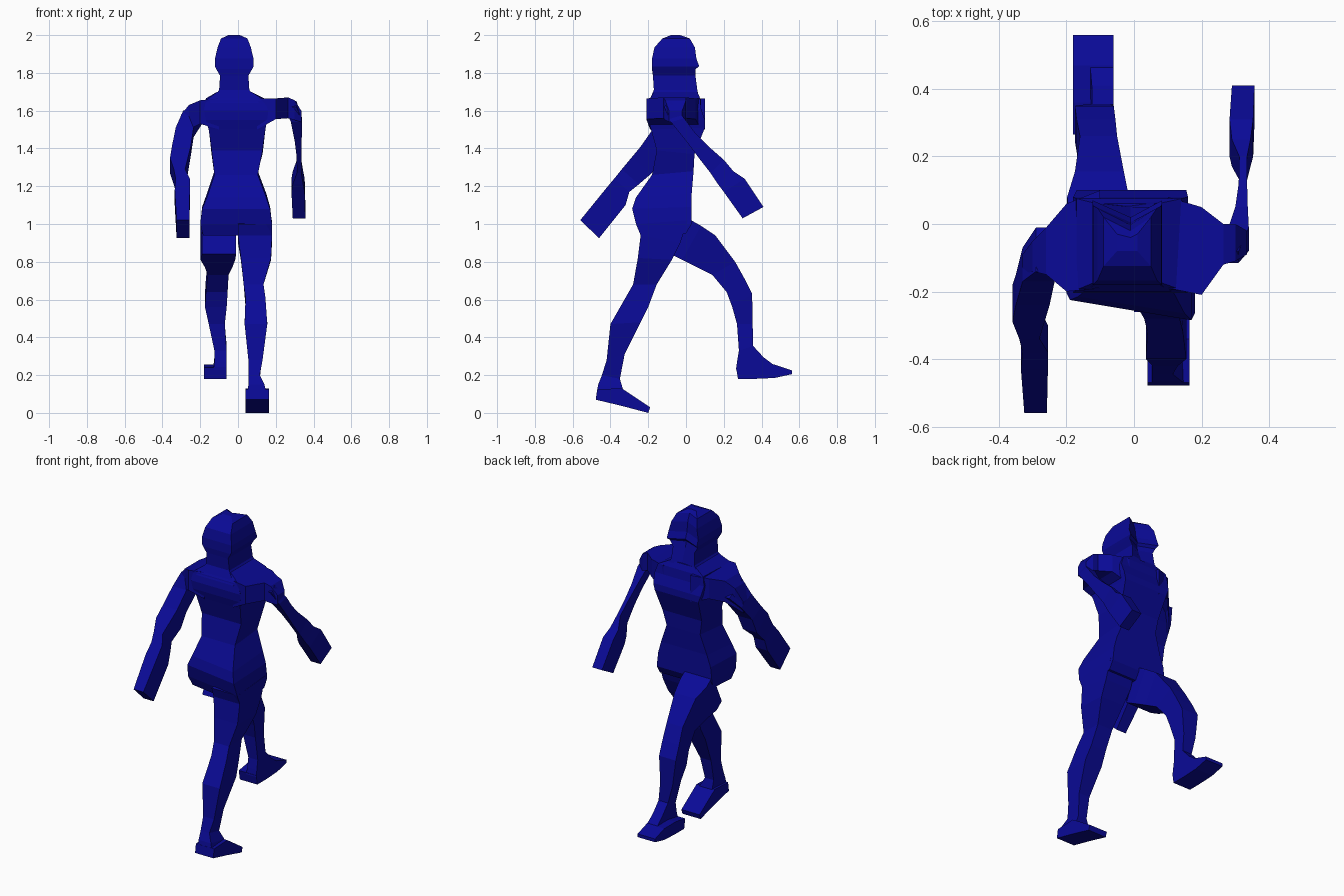
import bpy, bmesh

blue = bpy.data.materials.new("blue")
blue.diffuse_color = (0.003, 0.003, 0.31, 1)


def skin(name, rings):
    """Join a run of equal-sized point rings into a closed flat-faced solid."""
    bm = bmesh.new()
    loops = [[bm.verts.new(p) for p in ring] for ring in rings]
    n = len(rings[0])
    for a, b in zip(loops, loops[1:]):
        for i in range(n):
            j = (i + 1) % n
            bm.faces.new((a[i], a[j], b[j], b[i]))
    bm.faces.new(loops[0][::-1])
    bm.faces.new(loops[-1])
    bmesh.ops.recalc_face_normals(bm, faces=bm.faces)
    mesh = bpy.data.meshes.new(name)
    bm.to_mesh(mesh)
    bm.free()
    mesh.materials.append(blue)
    obj = bpy.data.objects.new(name, mesh)
    bpy.context.collection.objects.link(obj)


def loft(name, stations):
    """Four-sided sections: x left, x right, y front, z front, y back, z back, optional left-back skew."""
    rings = []
    for s in stations:
        x0, x1, yf, zf, yb, zb = s[:6]
        skew = s[6] if len(s) > 6 else 0
        rings.append([(x0, yf, zf), (x1, yf, zf), (x1, yb, zb), (x0, yb + skew, zb)])
    skin(name, rings)


def side_loft(name, stations):
    """Upright sections run sideways: x, y min, y max, z min, z max."""
    skin(name, [[(x, a, lo), (x, b, lo), (x, b, hi), (x, a, hi)]
                for x, a, b, lo, hi in stations])


# Head and neck, creased on the walking side: x left, x right, y front, y back, z, crease depth
skin("head", [[(x0, yf, z), ((x0 + x1) / 2 + 0.01, yf - d, z), (x1, yf, z), (x1, yb, z), (x0, yb, z)]
              for x0, x1, yf, yb, z, d in [
    (-0.15, 0.11, 0.075, -0.20, 1.64, 0),
    (-0.10, 0.06, 0.06, -0.17, 1.71, 0.01),
    (-0.095, 0.055, 0.05, -0.175, 1.785, 0.03),
    (-0.115, 0.075, 0.05, -0.18, 1.82, 0.04),
    (-0.123, 0.083, 0.07, -0.18, 1.835, 0.05),
    (-0.122, 0.082, 0.055, -0.18, 1.875, 0.05),
    (-0.108, 0.068, 0.047, -0.167, 1.935, 0.05),
    (-0.09, 0.05, 0.02, -0.125, 1.982, 0.04),
    (-0.05, 0.01, -0.03, -0.08, 2.0, 0.01)]])

# Chest, waist and hips
loft("torso", [
    (-0.185, 0.18, 0.00, 0.95, -0.24, 0.94, 0.06),
    (-0.20, 0.18, 0.03, 1.00, -0.265, 1.00, 0.06),
    (-0.19, 0.17, 0.03, 1.09, -0.285, 1.08, 0.06),
    (-0.165, 0.15, 0.03, 1.16, -0.265, 1.14, 0.05),
    (-0.125, 0.105, 0.04, 1.28, -0.18, 1.26),
    (-0.14, 0.13, 0.045, 1.37, -0.155, 1.39),
    (-0.155, 0.145, 0.10, 1.51, -0.185, 1.50),
    (-0.17, 0.155, 0.10, 1.55, -0.20, 1.55),
    (-0.18, 0.16, 0.08, 1.61, -0.205, 1.60),
    (-0.17, 0.14, 0.075, 1.665, -0.195, 1.655),
    (-0.11, 0.07, 0.06, 1.70, -0.17, 1.70),
])

# Shoulders
side_loft("leading_shoulder", [
    (0.10, -0.19, 0.08, 1.50, 1.665),
    (0.20, -0.21, 0.05, 1.555, 1.665),
    (0.265, -0.12, 0.00, 1.56, 1.67),
    (0.30, -0.11, 0.00, 1.55, 1.655),
    (0.335, -0.09, -0.02, 1.54, 1.60),
])
side_loft("rear_shoulder", [
    (-0.10, -0.19, 0.10, 1.50, 1.665),
    (-0.20, -0.20, 0.06, 1.53, 1.655),
    (-0.26, -0.15, -0.01, 1.50, 1.63),
    (-0.30, -0.14, -0.05, 1.46, 1.58),
    (-0.33, -0.15, -0.09, 1.42, 1.49),
])

# Leg stretched backward
loft("rear_leg", [
    (0.0, 0.18, 0.01, 1.02, -0.26, 1.00),
    (0.0, 0.18, -0.03, 0.90, -0.24, 0.94),
    (0.015, 0.175, -0.075, 0.81, -0.255, 0.82),
    (0.03, 0.135, -0.155, 0.68, -0.28, 0.68),
    (0.04, 0.145, -0.20, 0.56, -0.32, 0.61),
    (0.035, 0.155, -0.24, 0.48, -0.40, 0.47),
    (0.055, 0.13, -0.325, 0.31, -0.42, 0.28),
    (0.055, 0.115, -0.35, 0.18, -0.445, 0.20),
    (0.055, 0.14, -0.335, 0.13, -0.465, 0.15),
    (0.05, 0.155, -0.33, 0.08, -0.475, 0.09),
])

# Leg stepping forward
loft("leading_leg", [
    (-0.19, -0.01, 0.01, 1.03, -0.08, 0.84),
    (-0.198, -0.015, 0.08, 0.99, -0.02, 0.81),
    (-0.175, -0.03, 0.155, 0.94, 0.06, 0.77),
    (-0.16, -0.05, 0.26, 0.80, 0.14, 0.73),
    (-0.17, -0.055, 0.31, 0.71, 0.215, 0.64),
    (-0.175, -0.06, 0.35, 0.63, 0.245, 0.56),
    (-0.155, -0.07, 0.353, 0.47, 0.27, 0.47),
    (-0.125, -0.06, 0.355, 0.355, 0.28, 0.33),
    (-0.125, -0.06, 0.41, 0.295, 0.27, 0.27),
    (-0.13, -0.06, 0.47, 0.25, 0.265, 0.23),
])

# Feet, heel to toe: upper edge then sole
loft("rear_foot", [
    (0.04, 0.165, -0.47, 0.125, -0.478, 0.07),
    (0.04, 0.165, -0.34, 0.13, -0.34, 0.037),
    (0.04, 0.165, -0.19, 0.03, -0.20, 0.0),
])
loft("leading_foot", [
    (-0.18, -0.06, 0.265, 0.24, 0.275, 0.18),
    (-0.18, -0.06, 0.36, 0.255, 0.36, 0.18),
    (-0.18, -0.06, 0.47, 0.255, 0.47, 0.185),
    (-0.18, -0.06, 0.56, 0.225, 0.56, 0.205),
])

# Arm swung backward: lower edge then upper edge
loft("rear_arm", [
    (-0.29, -0.19, -0.01, 1.53, -0.14, 1.60),
    (-0.33, -0.235, -0.07, 1.46, -0.17, 1.51),
    (-0.35, -0.25, -0.15, 1.36, -0.24, 1.41),
    (-0.36, -0.265, -0.18, 1.27, -0.29, 1.35),
    (-0.34, -0.28, -0.25, 1.21, -0.34, 1.29),
    (-0.33, -0.255, -0.30, 1.17, -0.38, 1.24),
    (-0.335, -0.255, -0.32, 1.10, -0.43, 1.18),
    (-0.325, -0.258, -0.46, 0.925, -0.56, 1.02),
])

# Arm swung forward: upper edge then lower edge
loft("leading_arm", [
    (0.24, 0.31, -0.08, 1.65, -0.115, 1.62),
    (0.28, 0.34, -0.01, 1.56, -0.08, 1.54),
    (0.30, 0.337, 0.05, 1.48, 0.0, 1.44),
    (0.31, 0.335, 0.12, 1.41, 0.06, 1.36),
    (0.312, 0.335, 0.20, 1.34, 0.13, 1.27),
    (0.29, 0.345, 0.25, 1.28, 0.17, 1.21),
    (0.283, 0.353, 0.31, 1.24, 0.20, 1.17),
    (0.29, 0.357, 0.41, 1.09, 0.30, 1.03),
])
